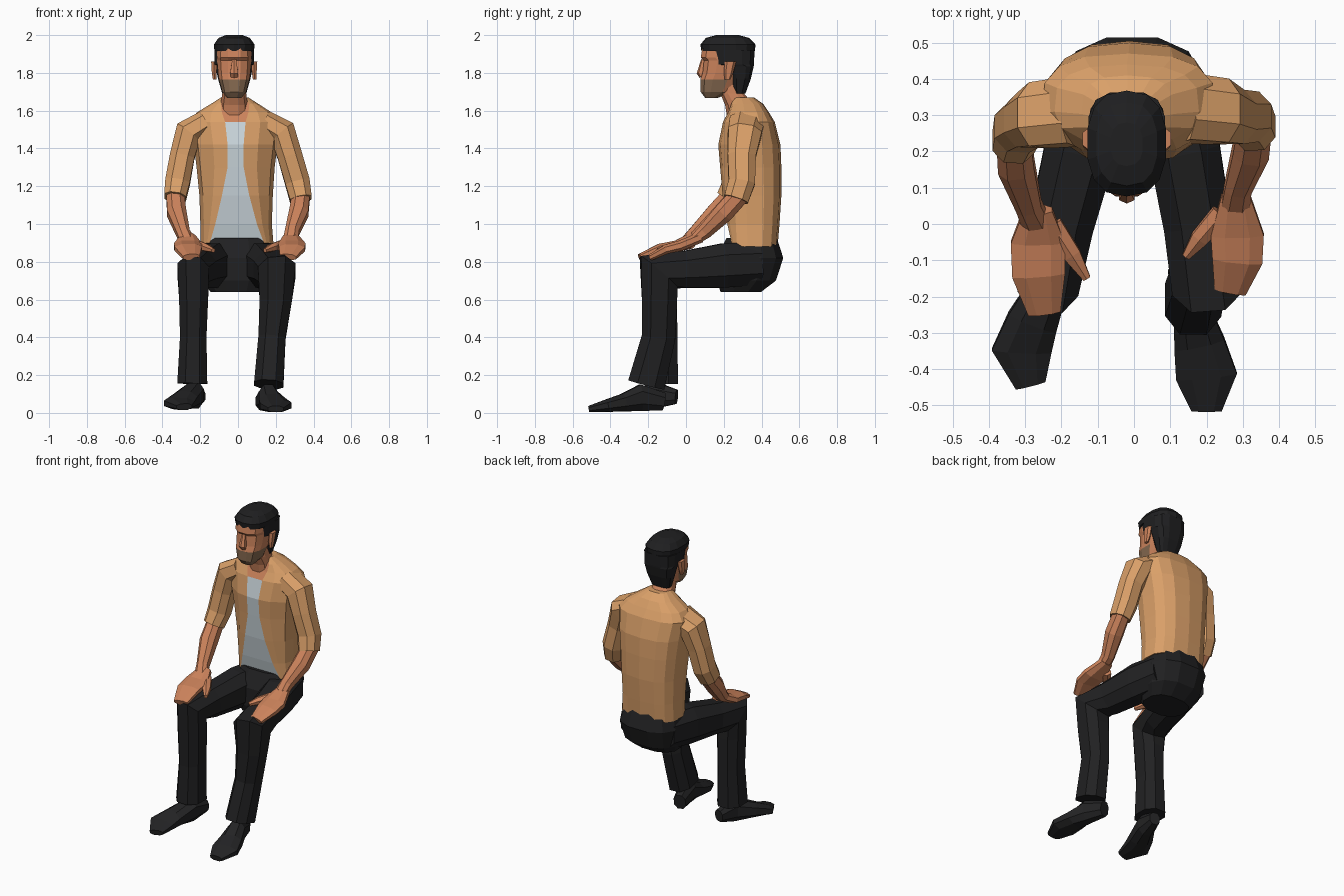
import bpy, bmesh, math
from mathutils import Vector


def material(name, rgb):
    m = bpy.data.materials.new(name)
    m.diffuse_color = (*rgb, 1)
    return m


SKIN = material("skin", (0.60, 0.225, 0.105))
SHIRT = material("tan shirt", (0.70, 0.35, 0.14))
WHITE = material("white undershirt", (0.60, 0.68, 0.72))
BLACK = material("black trousers", (0.015, 0.015, 0.016))
SHOE = material("dark shoes", (0.017, 0.017, 0.018))
HAIR = material("black hair", (0.014, 0.014, 0.015))
BEARD = material("stubble", (0.25, 0.15, 0.085))


def skin_rings(name, rings, mats, rule=None):
    """Bridge equal-sized point rings, cap the ends, colour faces by rule(ring, side, centre)."""
    bm = bmesh.new()
    vs = [[bm.verts.new(p) for p in r] for r in rings]
    n = len(vs[0])
    tags = []
    for i in range(len(vs) - 1):
        for j in range(n):
            k = (j + 1) % n
            f = bm.faces.new((vs[i][j], vs[i][k], vs[i + 1][k], vs[i + 1][j]))
            tags.append((f, i, j))
    tags.append((bm.faces.new(vs[0][::-1]), 0, -1))
    tags.append((bm.faces.new(vs[-1]), len(vs), -1))
    if rule:
        for f, i, j in tags:
            f.material_index = rule(i, j, f.calc_center_median())
    bmesh.ops.recalc_face_normals(bm, faces=bm.faces)
    me = bpy.data.meshes.new(name)
    bm.to_mesh(me)
    bm.free()
    for m in mats:
        me.materials.append(m)
    ob = bpy.data.objects.new(name, me)
    bpy.context.collection.objects.link(ob)
    return ob


def spow(v, e):
    return math.copysign(abs(v) ** e, v)


def stack(name, levels, mats, n=12, e=0.8, rule=None):
    """Horizontal rounded-box rings: (z, x0, x1, y0, y1)."""
    rings = []
    for z, x0, x1, y0, y1 in levels:
        r = []
        for k in range(n):
            a = (k + 0.5) * math.tau / n
            r.append(((x0 + x1) / 2 + (x1 - x0) / 2 * spow(math.cos(a), e),
                      (y0 + y1) / 2 + (y1 - y0) / 2 * spow(math.sin(a), e), z))
        rings.append(r)
    return skin_rings(name, rings, mats, rule)


def limb(name, path, mat, n=8, e=0.85):
    """Tube along a path of (x, y, z, half_width, half_depth)."""
    pts = [Vector(p[:3]) for p in path]
    rings = []
    for i, p in enumerate(pts):
        t = Vector()
        if i:
            t += (p - pts[i - 1]).normalized()
        if i < len(pts) - 1:
            t += (pts[i + 1] - p).normalized()
        t.normalize()
        u = Vector((1, 0, 0))
        u = (u - t * u.dot(t)).normalized()
        v = t.cross(u)
        w, d = path[i][3:]
        rings.append([p + u * w * spow(math.cos(a), e) + v * d * spow(math.sin(a), e)
                      for a in [(k + 0.5) * math.tau / n for k in range(n)]])
    return skin_rings(name, rings, [mat])


# Torso: open shirt; the first side of each ring is the undershirt / bare neck strip
def torso_ring(z, x0, x1, y0, y1, wl, wr, e=0.75):
    cx, hw, cy, hd = (x0 + x1) / 2, (x1 - x0) / 2, (y0 + y1) / 2, (y1 - y0) / 2

    def front(x):
        t = min(abs((x - cx) / hw), 1)
        return (x, cy - hd * (1 - t ** (2 / e)) ** (e / 2), z)
    edge = hw * 0.88
    r = [front(wl), front(wr), front((wr + cx + edge) / 2)]
    for k in range(11):
        a = math.radians(-30 + 24 * k)
        r.append((cx + hw * spow(math.cos(a), e), cy + hd * spow(math.sin(a), e), z))
    return r + [front((wl + cx - edge) / 2)]


torso = [(0.88, -.20, .19, .215, .485, -.155, .145), (1.0, -.20, .18, .205, .495, -.12, .10),
         (1.15, -.205, .185, .19, .505, -.085, .06), (1.3, -.22, .195, .18, .505, -.055, .03),
         (1.42, -.235, .21, .17, .50, -.055, .03), (1.54, -.255, .225, .195, .47, -.068, .04),
         (1.59, -.22, .18, .22, .44, -.085, .055), (1.635, -.145, .11, .23, .41, -.09, .06),
         (1.67, -.09, .055, .245, .36, -.07, .035)]
skin_rings("shirt_torso", [torso_ring(*t) for t in torso], [SHIRT, WHITE, SKIN],
           lambda i, j, c: 0 if j else (1 if c.z < 1.54 else 2))

# Pelvis
stack("trouser_seat", [(.64, -.15, .14, .18, .40), (.70, -.19, .18, .16, .48),
                       (.82, -.21, .20, .16, .52), (.925, -.185, .17, .21, .485)], [BLACK])

# Legs and shoes
limb("left_leg", [(-.10, .38, .79, .11, .12), (-.15, .2, .78, .105, .125), (-.20, 0, .76, .095, .105),
                  (-.237, -.145, .745, .09, .135), (-.235, -.14, .60, .082, .10),
                  (-.237, -.135, .4, .075, .095), (-.242, -.14, .155, .085, .105)], BLACK)
limb("right_leg", [(.09, .38, .79, .11, .12), (.14, .2, .78, .105, .125), (.175, 0, .76, .1, .105),
                   (.205, -.145, .745, .107, .135), (.20, -.14, .60, .092, .10),
                   (.18, -.145, .4, .077, .095), (.163, -.21, .15, .083, .105)], BLACK)
limb("left_shoe", [(-.205, -.05, .085, .035, .04), (-.23, -.16, .095, .055, .075),
                   (-.28, -.27, .07, .075, .05), (-.31, -.35, .05, .088, .033),
                   (-.285, -.445, .032, .045, .018)], SHOE)
limb("right_shoe", [(.13, -.12, .06, .04, .05), (.16, -.24, .08, .055, .075),
                    (.18, -.33, .055, .075, .05), (.20, -.42, .038, .09, .035),
                    (.20, -.515, .02, .045, .018)], SHOE)

# Sleeves
limb("left_sleeve", [(-.17, .31, 1.53, .07, .10), (-.262, .30, 1.48, .08, .095),
                     (-.295, .285, 1.36, .07, .08), (-.32, .265, 1.22, .07, .075),
                     (-.333, .225, 1.14, .062, .068)], SHIRT)
limb("right_sleeve", [(.14, .32, 1.53, .07, .10), (.235, .31, 1.48, .08, .095),
                      (.275, .295, 1.36, .07, .08), (.315, .295, 1.22, .07, .075),
                      (.333, .265, 1.13, .062, .07)], SHIRT)

# Forearms, hands and thumbs resting on the thighs
limb("left_forearm", [(-.333, .25, 1.16, .05, .055), (-.325, .16, 1.06, .054, .056),
                      (-.29, .05, .95, .038, .042), (-.27, .0, .91, .042, .03)], SKIN)
limb("right_forearm", [(.335, .29, 1.16, .05, .055), (.322, .2, 1.06, .054, .056),
                       (.287, .1, .96, .04, .042), (.28, .05, .92, .042, .03)], SKIN)
limb("left_hand", [(-.265, .04, .93, .042, .03), (-.265, -.05, .885, .08, .03),
                   (-.263, -.14, .87, .078, .027), (-.247, -.245, .825, .048, .018)], SKIN)
limb("right_hand", [(.28, .08, .93, .042, .03), (.285, -.03, .885, .078, .03),
                    (.285, -.1, .868, .074, .027), (.265, -.185, .825, .047, .018)], SKIN)
limb("left_thumb", [(-.225, .0, .895, .03, .025), (-.17, -.085, .875, .027, .022),
                    (-.13, -.15, .86, .012, .012)], SKIN, 6)
limb("right_thumb", [(.24, .03, .895, .03, .025), (.18, -.04, .875, .027, .022),
                     (.143, -.09, .86, .012, .012)], SKIN, 6)

# Neck and head, stubble on the lower front faces
stack("neck", [(1.54, -.095, .055, .22, .36), (1.63, -.095, .055, .205, .36),
               (1.69, -.085, .045, .18, .31), (1.76, -.08, .04, .18, .30)], [SKIN])
stack("head", [(1.668, -.06, .02, .10, .17), (1.70, -.085, .045, .075, .25),
               (1.765, -.103, .063, .073, .29), (1.80, -.108, .068, .085, .31),
               (1.865, -.113, .073, .092, .33), (1.882, -.113, .073, .075, .33),
               (1.94, -.112, .072, .085, .33)], [SKIN, BEARD], 12, 0.75,
      lambda i, j, c: 1 if c.z < 1.768 and c.y < .215 else 0)
limb("nose", [(-.02, .092, 1.87, .012, .012), (-.02, .078, 1.80, .024, .022),
              (-.02, .088, 1.782, .022, .018)], SKIN, 6)
for side, x in (("left", -.126), ("right", .086)):
    stack(side + "_ear", [(1.765, x - .008, x + .012, .205, .235), (1.80, x - .014, x + .014, .20, .25),
                          (1.86, x - .018, x + .018, .205, .265)], [SKIN], 6)

# Hair: crown cap and the back with sideburns
stack("hair_crown", [(1.915, -.127, .087, .082, .365), (1.95, -.13, .09, .076, .368),
                     (1.985, -.105, .065, .105, .335), (2.0, -.065, .025, .16, .28)], [HAIR], 14)
stack("hair_back", [(1.69, -.085, .045, .25, .315), (1.77, -.108, .068, .235, .345),
                    (1.835, -.122, .082, .215, .36), (1.845, -.126, .086, .14, .362),
                    (1.92, -.128, .088, .125, .366)], [HAIR], 12, 0.65)
